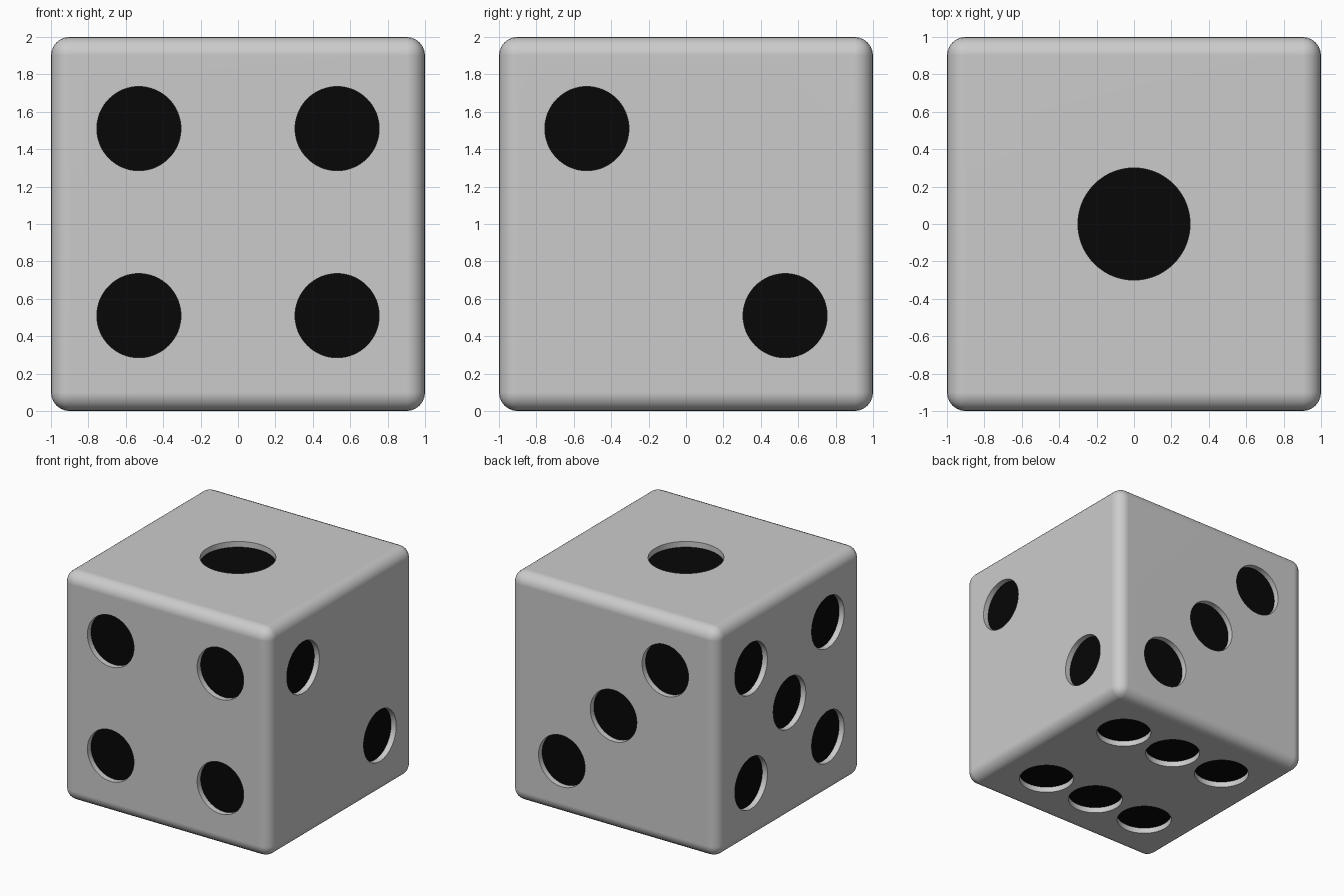
import bpy, bmesh
from mathutils import Matrix, Vector

if "Cube" in bpy.data.objects:
    bpy.data.objects.remove(bpy.data.objects["Cube"])

DEPTH, R, BIG = 0.05, 0.225, 0.3
A, B = 0.53, 0.5          # pip spacing along the long and short direction
C = Vector((0, 0, 1))     # centre of the die

# face: outward normal, right axis, up axis, pip positions (u, v)
FACES = [
    ((0, 0, 1), (1, 0, 0), (0, 1, 0), [(0, 0)]),
    ((0, -1, 0), (1, 0, 0), (0, 0, 1),
     [(u, v + 0.01) for u in (-A, A) for v in (-B, B)]),
    ((1, 0, 0), (0, 1, 0), (0, 0, 1), [(-A, B + 0.01), (A, -B + 0.01)]),
    ((0, 1, 0), (-1, 0, 0), (0, 0, 1), [(-B, -A), (0, 0), (B, A)]),
    ((-1, 0, 0), (0, -1, 0), (0, 0, 1),
     [(u, v) for u in (-A, A) for v in (-B, B)] + [(0, 0)]),
    ((0, 0, -1), (1, 0, 0), (0, -1, 0),
     [(u, v) for u in (-A, 0, A) for v in (-B, B)]),
]


def pip_frames():
    """Yield (matrix on the face surface, radius) for each pip."""
    for n, u, v, spots in FACES:
        n, u, v = Vector(n), Vector(u), Vector(v)
        rot = Matrix((u, v, n)).transposed().to_4x4()
        for a, b in spots:
            yield Matrix.Translation(C + n + u * a + v * b) @ rot, (BIG if len(spots) == 1 else R)


def mesh_object(name, bm):
    me = bpy.data.meshes.new(name)
    bm.to_mesh(me)
    bm.free()
    ob = bpy.data.objects.new(name, me)
    bpy.context.collection.objects.link(ob)
    return ob


# cutters for the recesses, and the black recess floors
cut, floors = bmesh.new(), bmesh.new()
for m, r in pip_frames():
    bmesh.ops.create_cone(cut, cap_ends=True, segments=64, radius1=r, radius2=r,
                          depth=2 * DEPTH, matrix=m)
    bmesh.ops.create_circle(floors, cap_ends=True, segments=64, radius=r,
                            matrix=m @ Matrix.Translation((0, 0, 0.001 - DEPTH)))
cutter = mesh_object("pip_cutter", cut)
pips = mesh_object("pips", floors)
black = bpy.data.materials.new("black")
black.diffuse_color = (0.002, 0.002, 0.002, 1)
black.use_nodes = True
black.node_tree.nodes["Principled BSDF"].inputs["Base Color"].default_value = black.diffuse_color
pips.data.materials.append(black)

# rounded body
bm = bmesh.new()
bmesh.ops.create_cube(bm, size=2, matrix=Matrix.Translation(C))
body = mesh_object("die_body", bm)
bev = body.modifiers.new("round", 'BEVEL')
bev.width, bev.segments = 0.1, 6
cutmod = body.modifiers.new("recess", 'BOOLEAN')
cutmod.operation, cutmod.solver, cutmod.object = 'DIFFERENCE', 'EXACT', cutter

bpy.ops.object.select_all(action='DESELECT')
body.select_set(True)
bpy.context.view_layer.objects.active = body
for name in ("round", "recess"):
    bpy.ops.object.modifier_apply(modifier=name)
bpy.data.objects.remove(cutter)
bpy.ops.object.shade_smooth_by_angle()
wn = body.modifiers.new("clean_normals", 'WEIGHTED_NORMAL')
wn.keep_sharp = True
